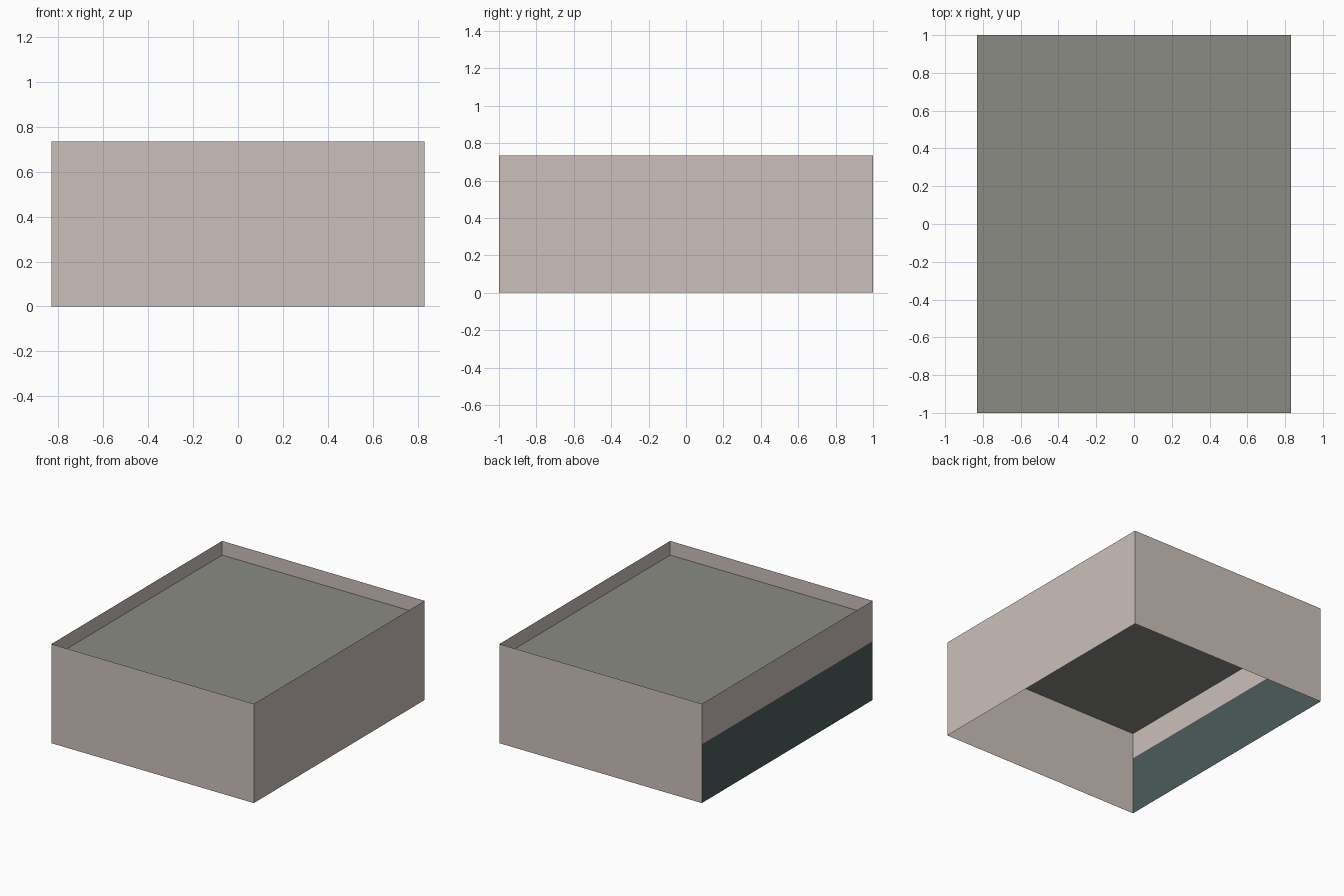
import bpy
import bmesh

WIDTH, DEPTH, HEIGHT = 1.66, 2.0, 0.735
RIM, RECESS = 0.047, 0.105
BAND_TOP = 0.435

if "Cube" in bpy.data.objects:
    bpy.data.objects.remove(bpy.data.objects["Cube"], do_unlink=True)


def material(name, color):
    mat = bpy.data.materials.new(name)
    mat.use_nodes = True
    mat.diffuse_color = (*color, 1)
    mat.node_tree.nodes["Principled BSDF"].inputs["Base Color"].default_value = (*color, 1)
    return mat


def finish(bm, name, *mats):
    mesh = bpy.data.meshes.new(name)
    bm.to_mesh(mesh)
    bm.free()
    for mat in mats:
        mesh.materials.append(mat)
    obj = bpy.data.objects.new(name, mesh)
    bpy.context.collection.objects.link(obj)
    return obj


def box():
    bm = bmesh.new()
    bmesh.ops.create_cube(bm, size=1)
    bmesh.ops.scale(bm, vec=(WIDTH, DEPTH, HEIGHT), verts=bm.verts)
    bmesh.ops.translate(bm, vec=(0, 0, HEIGHT / 2), verts=bm.verts)
    bm.normal_update()
    return bm


plaster = material("warm beige plaster", (0.60, 0.53, 0.49))
roofing = material("grey roofing", (0.25, 0.26, 0.225))
shutter = material("dark teal", (0.071, 0.107, 0.107))

# Outer walls: single-sheet shell, open below, with a dark band low on one side
bm = box()
bmesh.ops.delete(bm, geom=[f for f in bm.faces if abs(f.normal.z) > 0.5], context="FACES")
side = next(f for f in bm.faces if f.normal.x < -0.5)
bmesh.ops.bisect_plane(bm, geom=[side, *side.edges, *side.verts],
                       plane_co=(0, 0, BAND_TOP), plane_no=(0, 0, 1))
bm.normal_update()
for f in bm.faces:
    f.material_index = int(f.normal.x < -0.5 and f.calc_center_median().z < BAND_TOP)
finish(bm, "walls", plaster, shutter)

# Flat roof: narrow parapet rim around a sunken deck
bm = box()
bmesh.ops.delete(bm, geom=[f for f in bm.faces if f.normal.z < 0.5], context="FACES")
deck = bm.faces[:][0]
bmesh.ops.inset_region(bm, faces=[deck], thickness=RIM)
bmesh.ops.inset_region(bm, faces=[deck], thickness=0, depth=-RECESS)
finish(bm, "roof", roofing)
